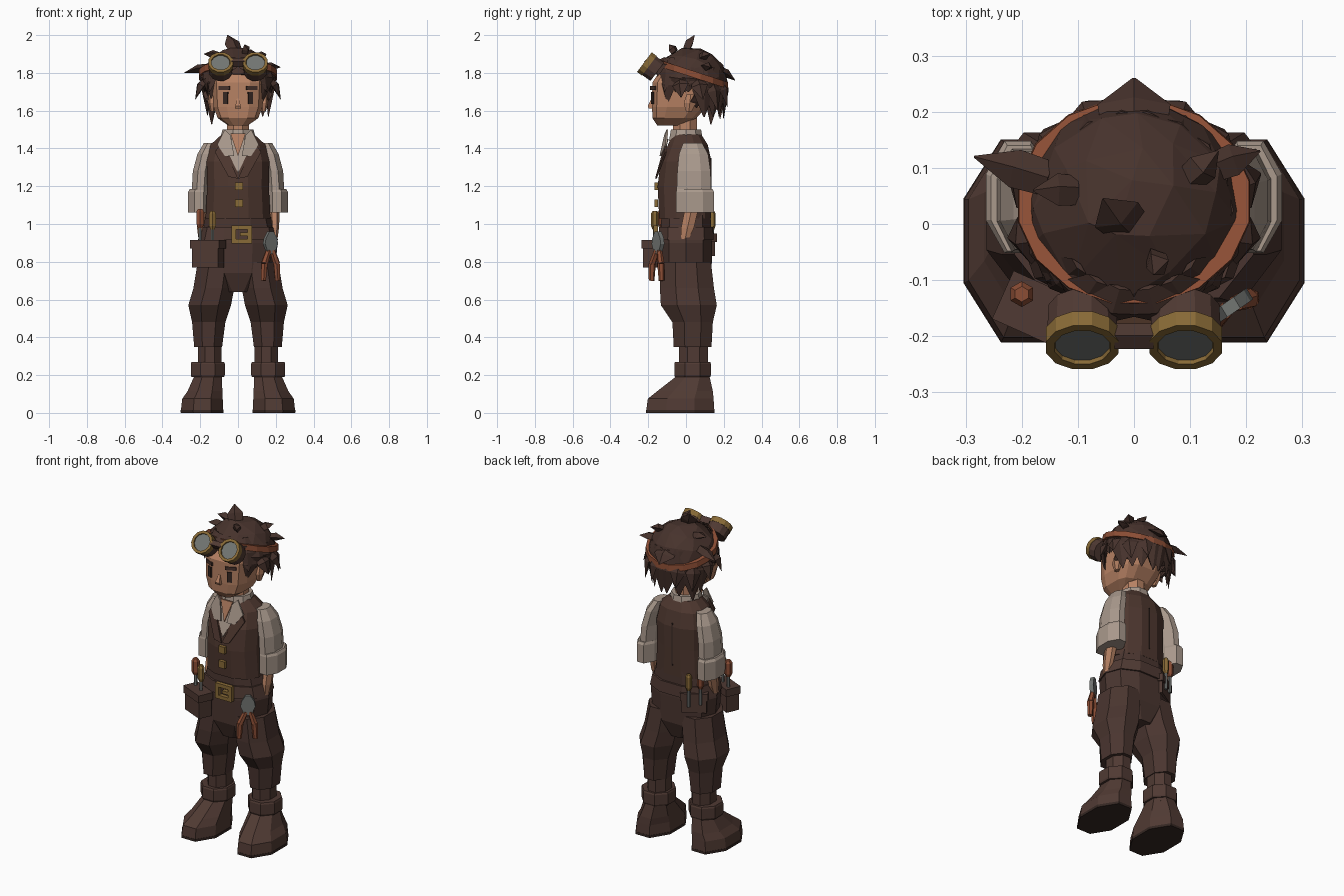
import bpy, bmesh, math, random
from mathutils import Vector, Matrix

random.seed(4)
cube = bpy.data.objects.get("Cube")
if cube:
    bpy.data.objects.remove(cube)


def material(name, r, g, b):
    m = bpy.data.materials.new(name)
    m.use_nodes = True
    m.diffuse_color = (r, g, b, 1)
    m.node_tree.nodes["Principled BSDF"].inputs["Base Color"].default_value = (r, g, b, 1)
    return m


HAIR = material("hair brown", .062, .032, .025)
CLOTH = material("trouser brown", .068, .036, .029)
VEST = material("vest brown", .075, .038, .028)
LEATHER = material("boot leather", .08, .042, .033)
DARK = material("dark brown", .035, .02, .016)
SKIN = material("warm skin", .47, .22, .125)
SHIRT = material("shirt beige", .40, .32, .265)
BRASS = material("brass", .25, .145, .038)
RUST = material("rust orange", .26, .075, .035)
STEEL = material("steel grey", .17, .18, .17)
SIDES = ((-1, "right"), (1, "left"))


def finish(name, bm, *mats):
    bmesh.ops.recalc_face_normals(bm, faces=bm.faces[:])
    me = bpy.data.meshes.new(name)
    bm.to_mesh(me)
    bm.free()
    for m in mats:
        me.materials.append(m)
    ob = bpy.data.objects.new(name, me)
    bpy.context.scene.collection.objects.link(ob)
    return ob


def skin(bm, rings):
    """Join point rings with faces, close both ends, return the last cap."""
    vs = [[bm.verts.new(p) for p in r] for r in rings]
    n = len(vs[0])
    for a, b in zip(vs, vs[1:]):
        for i in range(n):
            bm.faces.new((a[i], a[(i + 1) % n], b[(i + 1) % n], b[i]))
    bm.faces.new(vs[0][::-1])
    return bm.faces.new(vs[-1])


def loft(name, mat, sections, n=8, p=1.0, side=1, shear=0):
    """Sections are (z, centre x, centre y, half width, half depth)."""
    unit = []
    for i in range(n):
        a = (i + .5) * math.tau / n
        unit.append([math.copysign(abs(c) ** p, c) for c in (math.sin(a), -math.cos(a))])
    mx, my = (max(abs(u[k]) for u in unit) for k in (0, 1))
    bm = bmesh.new()
    skin(bm, [[(side * cx + u[0] / mx * rx, cy + u[1] / my * ry, z + shear * u[1] * ry)
               for u in unit] for z, cx, cy, rx, ry in sections])
    return finish(name, bm, mat)


def box(name, mat, loc, size, turn=0, tilt=0):
    bm = bmesh.new()
    bmesh.ops.create_cube(bm, size=1, matrix=Matrix.Translation(loc) @ Matrix.Rotation(turn, 4, 'Z')
                          @ Matrix.Rotation(tilt, 4, 'X') @ Matrix.Diagonal((*size, 1)))
    return finish(name, bm, mat)


def tube(name, mat, start, end, steps, n=8, cap=None):
    """Steps are (fraction along the axis, radius)."""
    start, end = Vector(start), Vector(end)
    q = (end - start).to_track_quat('Z', 'Y')
    bm = bmesh.new()
    rings = []
    for f, r in steps:
        c = start.lerp(end, f)
        rings.append([c + q @ Vector((r * math.cos(a), r * math.sin(a), 0))
                      for a in ((i + .5) * math.tau / n for i in range(n))])
    face = skin(bm, rings)
    if cap:
        face.material_index = 1
    return finish(name, bm, mat, *([cap] if cap else []))


def slab(name, mat, points, depth):
    """Flat panel: an outline pushed back by a depth vector."""
    bm = bmesh.new()
    skin(bm, [points, [p + Vector(depth) for p in points]])
    return finish(name, bm, mat)


def chest_plate(name, mat, points, side, lift):
    """Thin panel lying on the sloping chest, from (x, z) points."""
    slab(name, mat, [Vector((side * x, -.152 + .22 * (z - 1.27) - lift + .3 * max(0, abs(x) - .05), z))
                     for x, z in points], (0, .009, 0))


# Boots, legs, sleeves and hands
for s, tag in SIDES:
    loft(tag + "_sole", DARK, [(0, .19, -.03, .113, .181), (.015, .19, -.03, .114, .181)], side=s)
    loft(tag + "_boot_foot", LEATHER, [(.015, .19, -.03, .112, .18), (.075, .188, -.028, .107, .174),
         (.115, .175, -.005, .092, .147), (.2, .157, .04, .072, .083)], side=s)
    loft(tag + "_boot_shaft", LEATHER, [(.17, .15, .04, .062, .076), (.36, .15, .04, .062, .076)], side=s)
    loft(tag + "_boot_strap", LEATHER, [(.19, .16, .035, .086, .093), (.2, .16, .035, .09, .097),
         (.26, .16, .035, .09, .097), (.27, .16, .035, .086, .093)], side=s)
    loft(tag + "_trouser_leg", CLOTH, [(.35, .158, .035, .074, .1), (.48, .155, .035, .088, .107),
         (.57, .15, .015, .113, .148), (.66, .128, .005, .108, .143), (.8, .108, 0, .105, .132)], side=s)
    loft(tag + "_sleeve", SHIRT, [(1.17, .2, .042, .045, .092), (1.28, .193, .042, .046, .088),
         (1.37, .172, .04, .043, .077), (1.43, .145, .035, .035, .05)], side=s)
    loft(tag + "_cuff", SHIRT, [(1.06, .207, .048, .057, .1), (1.17, .207, .048, .057, .1),
         (1.185, .205, .046, .05, .094)], side=s)
    loft(tag + "_hand", SKIN, [(.92, .195, -.005, .014, .02), (.98, .195, .008, .022, .034),
         (1.08, .192, .03, .03, .036)], n=6, side=s)
    loft(tag + "_ear", SKIN, [(1.595, .135, .015, .012, .015), (1.64, .14, .02, .019, .032),
         (1.685, .14, .025, .015, .022)], n=6, side=s)

# Trousers and belt
loft("trouser_hips", CLOTH, [(.64, 0, 0, .08, .1), (.74, 0, 0, .195, .136), (.9, 0, 0, .21, .137),
     (.98, 0, 0, .188, .132), (1.07, 0, 0, .165, .13)], n=10, p=.85)
loft("belt", LEATHER, [(.915, 0, 0, .212, .146), (.985, 0, 0, .194, .143)], n=10, p=.85)
for dx in (-.043, .043):
    box("buckle_upright", BRASS, (.02 + dx, -.16, .945), (.024, .024, .094))
for dz in (-.036, .036):
    box("buckle_bar", BRASS, (.02, -.16, .945 + dz), (.108, .024, .022))
box("buckle_prong", BRASS, (.035, -.158, .945), (.05, .024, .018))

# Vest, collar and neck
loft("vest", VEST, [(1.03, 0, -.005, .172, .137), (1.2, 0, -.008, .163, .142), (1.33, 0, 0, .166, .135),
     (1.42, 0, .01, .145, .105), (1.475, 0, .005, .085, .075)], n=12, p=.85)
box("vest_back_seam", DARK, (0, .132, 1.22), (.006, .008, .26))
loft("collar_band", SHIRT, [(1.44, 0, 0, .098, .09), (1.5, 0, 0, .082, .08)], n=10)
loft("neck", SKIN, [(1.42, 0, -.005, .062, .065), (1.58, 0, -.005, .056, .062)])
chest_plate("shirt_front", SHIRT, [(0, 1.27), (.088, 1.45), (-.088, 1.45)], 1, 0)
chest_plate("open_neck", SKIN, [(0, 1.36), (.04, 1.48), (-.04, 1.48)], 1, .004)
for s, tag in SIDES:
    chest_plate(tag + "_collar_flap", SHIRT, [(.04, 1.47), (.07, 1.5), (.11, 1.42), (.07, 1.36), (.02, 1.36)], s, .008)
    chest_plate(tag + "_lapel", VEST, [(0, 1.24), (.05, 1.25), (.122, 1.38), (.088, 1.44)], s, .005)
for z in (1.2, 1.11):
    box("vest_button", BRASS, (.005, -.158, z), (.042, .02, .042))

# Head and face
loft("head", SKIN, [(1.522, 0, -.09, .052, .062), (1.56, 0, -.062, .107, .115), (1.62, 0, -.035, .13, .145),
     (1.75, 0, -.015, .138, .163), (1.82, 0, 0, .12, .13), (1.87, 0, .01, .07, .08)], n=12, p=.6)
loft("nose", SKIN, [(1.612, 0, -.182, .016, .016), (1.625, 0, -.185, .014, .018), (1.665, 0, -.176, .006, .006)], n=4)
for s, tag in SIDES:
    box(tag + "_eye", DARK, (s * .066, -.177, 1.667), (.028, .009, .062), turn=s * .4)
    box(tag + "_eyebrow", HAIR, (s * .072, -.173, 1.72), (.062, .009, .02), turn=s * .42)

# Hair cap, open over the face and the nape
middle = Vector((0, .025, 1.745))
bm = bmesh.new()
bmesh.ops.create_icosphere(bm, subdivisions=3, radius=1)
for v in bm.verts:
    v.co = middle + Vector((v.co.x * .197, v.co.y * .197, v.co.z * .19)) * random.uniform(.98, 1.02)
bare = []
for f in bm.faces:
    c = f.calc_center_median()
    if c.z < (1.79 if c.y < -.09 else 1.72 if c.y < .03 else 1.63):
        bare.append(f)
bmesh.ops.delete(bm, geom=bare, context='FACES')
cap = finish("hair_cap", bm, HAIR)
cap.modifiers.new("thickness", 'SOLIDIFY').thickness = .02
cap.modifiers.new("chunky facets", 'DECIMATE').ratio = .5


def lock(bm, root, tip, width, thick=.04, bow=.01, start=.35):
    """Flat pointed tuft, bowed away from the head."""
    root, tip = Vector(root), Vector(tip)
    d = (tip - root).normalized()
    out = root - middle
    out = (out - d * out.dot(d)).normalized()
    side = d.cross(out)
    rings = []
    for f, k, b in ((0, start, 0), (.45, 1, 1), (1, .05, 0)):
        c = root.lerp(tip, f) + out * bow * b
        rings.append([c + side * width * k / 2, c + out * thick * k / 2,
                      c - side * width * k / 2, c - out * thick * k / 2])
    skin(bm, rings)


def around(a, r, z):
    return (math.sin(a) * r, .025 - math.cos(a) * r, z)


# Broad hanging locks, flicked ends below the strap, and a swept fringe
bm = bmesh.new()
for s, tag in SIDES:
    for i in range(7):
        a = .85 + i * .36
        z = 1.64 if a < 1.1 else 1.68 if a < 1.75 else 1.55
        z += random.uniform(-.025, .025)
        lock(bm, around(s * a, .17, 1.83), around(s * (a + random.uniform(-.1, .1)), .175, z), .13)
    for a, r, z in ((1.35, .23, 1.67), (1.85, .235, 1.66), (2.3, .215, 1.6), (2.75, .21, 1.62)):
        lock(bm, around(s * (a - .1), .165, 1.78), around(s * a, r, z), .09)
    for a, z in ((.18, 1.8), (.48, 1.78), (.78, 1.7)):
        lock(bm, around(s * a, .14, 1.88), around(s * (a + .05), .205, z), .11, .03)
finish("hair_locks", bm, HAIR)

# Stray spikes
bm = bmesh.new()
for root, tip, w in (((-.015, 0, 1.92), (-.055, .045, 2.0), .09), ((.04, -.06, 1.91), (.035, -.09, 1.95), .05),
                     ((0, .17, 1.82), (0, .26, 1.76), .13), ((-.15, .08, 1.83), (-.285, .12, 1.8), .07),
                     ((.14, .1, 1.83), (.225, .13, 1.83), .06), ((-.1, .06, 1.89), (-.18, .06, 1.9), .06),
                     ((.1, .08, 1.88), (.15, .13, 1.9), .06)):
    lock(bm, root, tip, w, .045, .005, .9)
finish("hair_spikes", bm, HAIR)

# Goggles pushed up on the forehead
loft("goggle_strap", RUST, [(1.775, 0, .04, .207, .183), (1.81, 0, .04, .205, .181)], n=16, shear=-.33)
axis = Vector((0, -.8, .6))
for s, tag in SIDES:
    face = Vector((s * .092, -.22, 1.857))
    tube(tag + "_goggle_cup", LEATHER, face - axis * .085, face - axis * .025, [(0, .062), (1, .065)], 12)
    tube(tag + "_goggle_rim", BRASS, face - axis * .032, face, [(0, .067), (1, .067), (1, .051), (.75, .05)], 12, STEEL)
box("goggle_bridge", LEATHER, (0, -.2, 1.855), (.07, .03, .035), tilt=.64)

# Tool pouches with flap, one at the hip and one at the back
for tag, loc, size, turn in (("front", (-.158, -.16, .84), (.15, .08, .14), -.42),
                             ("back", (-.125, .098, .885), (.14, .045, .11), -2.6)):
    c = Vector(loc)
    box(tag + "_pouch", LEATHER, c, size, turn)
    box(tag + "_pouch_flap", LEATHER, c + Vector((0, 0, size[2] * .38)), (size[0] + .016, size[1] + .014, .045), turn)


# Screwdrivers standing in the pouches
def screwdriver(name, mat, x, y, z, r):
    tube(name + "_shaft", STEEL, (x, y, z - .1), (x, y, z + .01), [(0, .009), (1, .009)], 6)
    tube(name + "_handle", mat, (x, y, z), (x, y, z + .1), [(0, r * .6), (.2, r), (.85, r), (1, r * .6)], 6)


screwdriver("front_large_screwdriver", RUST, -.2, -.125, .98, .023)
screwdriver("front_small_screwdriver", BRASS, -.135, -.165, .97, .02)
screwdriver("back_large_screwdriver", RUST, -.172, .105, .985, .02)
screwdriver("back_small_screwdriver", BRASS, -.115, .138, .97, .018)

# Pliers hanging from the belt
pivot = Vector((.172, -.148, .86))
across = Vector((.82, .57, 0))
slab("plier_head", STEEL, [pivot + across * u + Vector((.006, -.01, h)) for u, h in
     ((-.018, -.02), (.018, -.02), (.042, .035), (.036, .065), (.014, .1), (-.014, .1), (-.036, .065), (-.042, .035))],
     (-.012, .02, 0))
for s, tag in SIDES:
    knee = pivot + across * s * .04 - Vector((0, .008, .07))
    tube(tag + "_plier_grip_top", RUST, pivot + across * s * .012, knee, [(0, .015), (1, .019)], 6)
    tube(tag + "_plier_grip", RUST, knee, knee + across * s * .006 - Vector((0, 0, .09)), [(0, .019), (1, .015)], 6)
